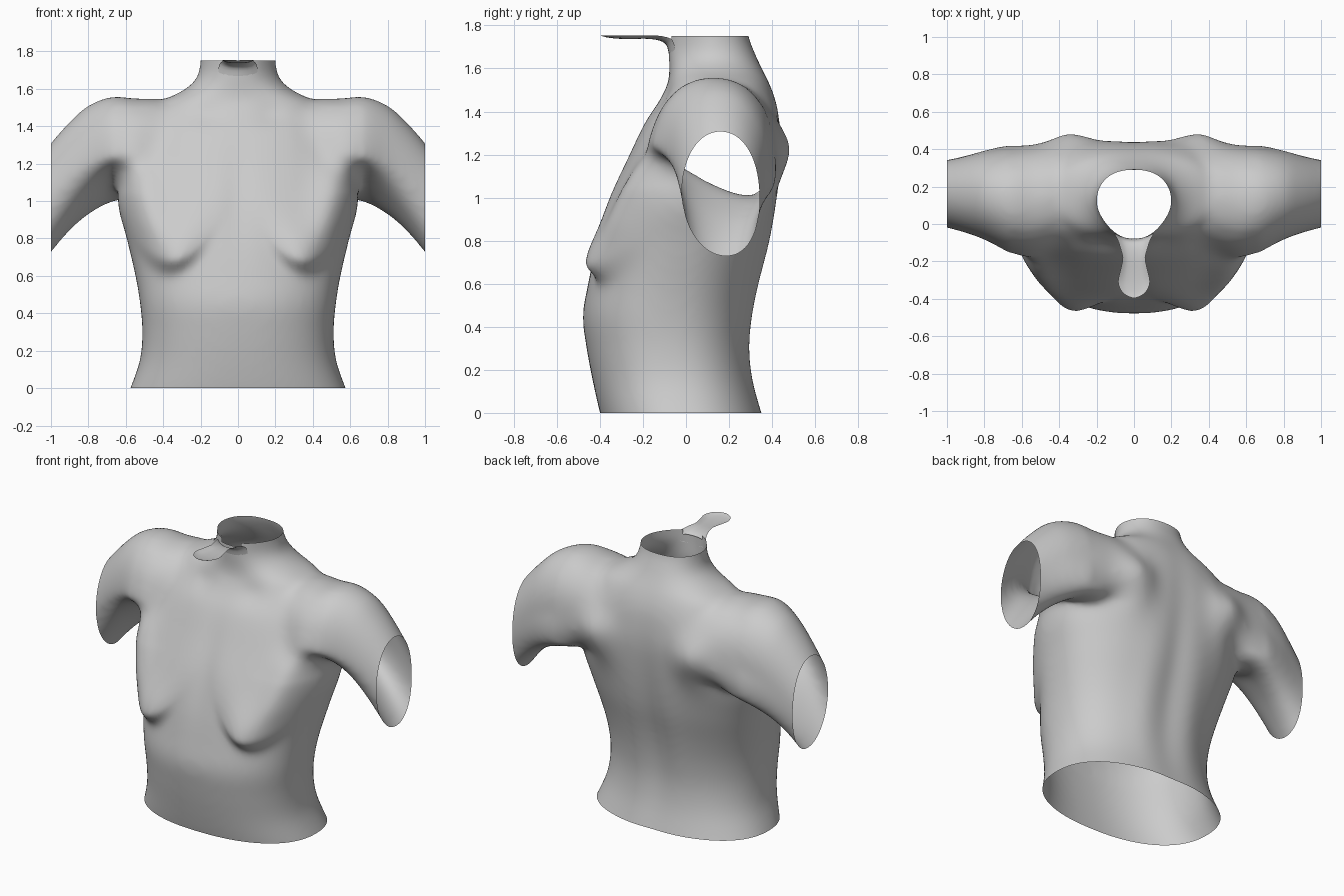
import bpy, bmesh, math
from mathutils import Vector

if "Cube" in bpy.data.objects:
    bpy.data.objects.remove(bpy.data.objects["Cube"])


def spline(rows, steps=5):
    """Catmull-Rom interpolation through rows of numbers."""
    out = []
    for i in range(len(rows) - 1):
        a, b = rows[max(i - 1, 0)], rows[i]
        c, d = rows[i + 1], rows[min(i + 2, len(rows) - 1)]
        for s in range(steps):
            t = s / steps
            out.append([0.5 * (2 * q + (r - p) * t + (2 * p - 5 * q + 4 * r - u) * t * t
                        + (3 * q - p - 3 * r + u) * t ** 3) for p, q, r, u in zip(a, b, c, d)])
    return out + [list(rows[-1])]


def loft(bm, rows, place, n=48, power=2.3):
    """Closed skin through superellipse sections; place(row, u, v) gives a point."""
    rings = []
    for row in spline(rows):
        ring = []
        for k in range(n):
            a = 2 * math.pi * k / n
            u, v = math.cos(a), math.sin(a)
            u = math.copysign(abs(u) ** (2 / power), u)
            v = math.copysign(abs(v) ** (2 / power), v)
            ring.append(bm.verts.new(place(row, u, v)))
        rings.append(ring)
    for r, s in zip(rings, rings[1:]):
        for k in range(n):
            j = (k + 1) % n
            bm.faces.new((r[k], r[j], s[j], s[k]))
    bm.faces.new(rings[0])
    bm.faces.new(rings[-1])


def smooth(bm, verts, times):
    for _ in range(times):
        bmesh.ops.smooth_vert(bm, verts=verts, factor=0.5, use_axis_x=True, use_axis_y=True, use_axis_z=True)


def trunk_point(r, u, v):
    z, w, y0, y1 = r
    taper = 0.3 * min(1, max(0, (z - 1.55) / .15)) * max(0, -v)     # narrower throat
    return (w * u * (1 - taper), (y0 + y1) / 2 + (y1 - y0) / 2 * v, z)


def arm_point(side, r, u, v):
    x, y0, y1, z0, z1, lift = r
    low = max(0, -v)
    raised = lift * low * (1 - u) / 2                               # front of armpit sits higher
    return (side * x, (y0 + y1) / 2 + (y1 - y0) / 2 * u + .35 * lift * low,
            (z0 + z1) / 2 + (z1 - z0) / 2 * v + raised)


bm = bmesh.new()

# Trunk and neck sections: z, half width, front y, back y
trunk = [(-0.1, .62, -.37, .385), (0, .577, -.40, .353), (.15, .525, -.434, .312), (.3, .512, -.462, .295),
         (.45, .524, -.48, .307), (.6, .549, -.456, .337), (.8, .596, -.415, .39), (1.0, .645, -.355, .425),
         (1.2, .62, -.265, .445), (1.35, .57, -.192, .438), (1.45, .50, -.125, .42), (1.53, .42, -.085, .39),
         (1.58, .315, -.077, .365), (1.63, .245, -.08, .34), (1.68, .213, -.083, .318),
         (1.755, .203, -.083, .29), (1.87, .2, -.08, .28)]
loft(bm, trunk, trunk_point)

# Shoulder and upper arm sections: x, front y, back y, bottom z, top z, front lift
arm = [(.2, -.06, .38, 1.12, 1.45, .1), (.4, -.12, .415, 1.02, 1.54, .15), (.55, -.165, .415, .94, 1.548, .2),
       (.67, -.145, .405, .90, 1.56, .26), (.8, -.085, .385, .86, 1.512, .16), (.9, -.05, .362, .80, 1.425, .09),
       (1.0, -.022, .342, .705, 1.312, .04), (1.12, 0, .33, .56, 1.16, 0)]
for side in (1, -1):
    loft(bm, arm, lambda r, u, v: arm_point(side, r, u, v), power=2.1)
bmesh.ops.recalc_face_normals(bm, faces=bm.faces[:])
mesh = bpy.data.meshes.new("torso")
bm.to_mesh(mesh)
bm.free()
torso = bpy.data.objects.new("torso", mesh)
bpy.context.collection.objects.link(torso)

# Fuse the parts into one skin
rem = torso.modifiers.new("fuse", 'REMESH')
rem.mode = 'VOXEL'
rem.voxel_size = 0.017
deps = bpy.context.evaluated_depsgraph_get()
fused = bpy.data.meshes.new_from_object(torso.evaluated_get(deps))
torso.modifiers.clear()

bm = bmesh.new()
bm.from_mesh(fused)
smooth(bm, bm.verts[:], 12)
# Blend the shoulder into the chest and back
smooth(bm, [v for v in bm.verts if .3 < abs(v.co.x) < .66 and 1.05 < v.co.z < 1.5], 30)
bm.normal_update()

# Body relief: facing (-1 front, 1 back), x, z, width, height up, height down, push along y
relief = [(-1, .36, .69, .145, .2, .06, -.09),       # breasts
          (-1, .50, .90, .11, .2, .16, -.05),        # outer chest
          (-1, .57, 1.12, .12, .13, .14, -.07),      # chest muscle running into the arm
          (-1, .0, 1.0, .07, .3, .25, .012),         # breastbone
          (-1, .17, 1.46, .08, .06, .06, .014),      # collar hollows
          (1, .34, 1.22, .12, .14, .18, .07),        # shoulder blades
          (1, .0, .75, .08, .6, .6, -.014),          # spine groove
          (1, .17, .5, .09, .4, .4, .01)]            # back muscles
normals = [v.normal.copy() for v in bm.verts]
for v, n in zip(bm.verts, normals):
    x, z, push = abs(v.co.x), v.co.z, 0
    for face, cx, cz, w, up, down, amp in relief:
        dz = z - cz - (3.5 * (x - cx) ** 2 if down < .06 + 1e-6 and amp < 0 else 0)   # rounded lower edge
        h = up if dz > 0 else down
        push += amp * max(0, n.y * face) ** 0.5 * math.exp(-((x - cx) / w) ** 2 - (dz / h) ** 2)
    v.co.y += push
smooth(bm, bm.verts[:], 4)

# Cut open at waist, neck and arms
for co, no in (((0, 0, 0), (0, 0, -1)), ((0, 0, 1.752), (0, 0, 1)), ((1, 0, 0), (1, 0, 0)), ((-1, 0, 0), (-1, 0, 0))):
    bmesh.ops.bisect_plane(bm, geom=bm.verts[:] + bm.edges[:] + bm.faces[:], plane_co=Vector(co),
                           plane_no=Vector(no), clear_outer=True)
# Opening where the throat turns forward under the chin
throat = [f for f in bm.faces if f.calc_center_median().z > 1.725 and f.calc_center_median().y < 0
          and abs(f.calc_center_median().x) < .07]
bmesh.ops.delete(bm, geom=throat, context='FACES')
for f in bm.faces:
    f.smooth = True
bm.to_mesh(mesh)
bm.free()

# Underside of the chin: y, half width, z
chin = [(-.080, .105, 1.67), (-.092, .1, 1.71), (-.125, .078, 1.73), (-.18, .06, 1.738), (-.25, .073, 1.737),
        (-.31, .085, 1.738), (-.36, .066, 1.743), (-.385, .035, 1.749), (-.395, .008, 1.752)]
bm = bmesh.new()
grid = []
for y, w, z in spline(chin, 3):
    bend = .03 * min(1, max(0, (y + .15) / .05))
    grid.append([bm.verts.new((w * t / 4, y + bend * (t / 4) ** 2,
                               z + min(.02, 1.753 - z) * (t / 4) ** 4)) for t in range(-4, 5)])
for r, s in zip(grid, grid[1:]):
    for k in range(8):
        bm.faces.new((r[k], s[k], s[k + 1], r[k + 1])).smooth = True
bm.normal_update()
if sum(f.normal.z for f in bm.faces) > 0:
    bmesh.ops.reverse_faces(bm, faces=bm.faces[:])
cm = bpy.data.meshes.new("chin_underside")
bm.to_mesh(cm)
bm.free()
bpy.context.collection.objects.link(bpy.data.objects.new("chin_underside", cm))
bpy.data.meshes.remove(fused)
